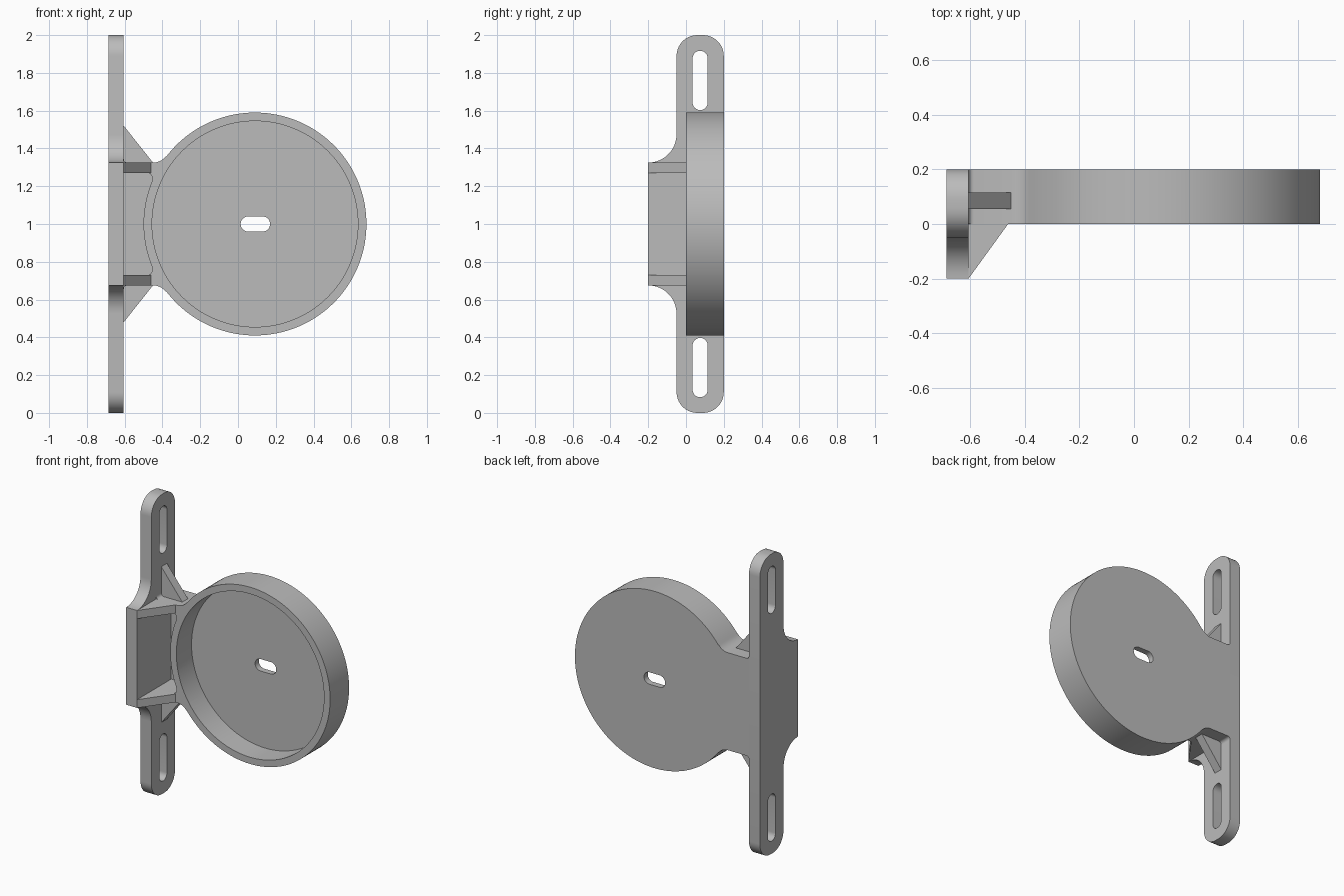
import bpy, bmesh, math
from mathutils import Vector

cube = bpy.data.objects.get("Cube")
if cube:
    bpy.data.objects.remove(cube, do_unlink=True)

grey = bpy.data.materials.new("light_grey")
grey.use_nodes = True
COLOUR = (0.5, 0.5, 0.5, 1)
grey.diffuse_color = COLOUR
grey.node_tree.nodes["Principled BSDF"].inputs["Base Color"].default_value = COLOUR

MID = 1.0                 # height of the symmetry plane
DISH_X, DISH_R = 0.09, 0.59
PLATE_X = -0.605          # inner face of the mounting plate
BACK = 0.2


def arc(cx, cy, r, start, end, n=10):
    angles = [math.radians(start + (end - start) * i / n) for i in range(n + 1)]
    return [(cx + r * math.cos(a), cy + r * math.sin(a)) for a in angles]


def mirrored(upper):
    """Close an upper half outline with its reflection below the middle."""
    return upper + [(u, 2 * MID - v) for u, v in reversed(upper)]


def slot(cx, cy, half_u, half_v):
    """Outline of a slot with round ends."""
    r = min(half_u, half_v)
    u, v = half_u - r, half_v - r
    pts = []
    for su, sv, a in ((1, 1, 0), (-1, 1, 90), (-1, -1, 180), (1, -1, 270)):
        pts += arc(cx + su * u, cy + sv * v, r, a, a + 90, 8)
    return pts


def slab(name, loops, axis, low, high):
    """Extrude outlines (first outer, then holes) along an axis."""
    bm = bmesh.new()
    for loop in loops:
        pts = []
        for p in loop:
            if all(math.dist(p, q) > 1e-5 for q in pts):
                pts.append(p)
        verts = []
        for p in pts:
            co = list(p)
            co.insert(axis, low)
            verts.append(bm.verts.new(co))
        for i, v in enumerate(verts):
            bm.edges.new((verts[i - 1], v))
    bmesh.ops.triangle_fill(bm, edges=bm.edges[:], use_beauty=True)
    out = bmesh.ops.extrude_face_region(bm, geom=bm.faces[:], use_keep_orig=True)
    step = Vector((0, 0, 0))
    step[axis] = high - low
    moved = [g for g in out["geom"] if isinstance(g, bmesh.types.BMVert)]
    bmesh.ops.translate(bm, verts=moved, vec=step)
    bmesh.ops.recalc_face_normals(bm, faces=bm.faces[:])
    mesh = bpy.data.meshes.new(name)
    bm.to_mesh(mesh)
    bm.free()
    mesh.materials.append(grey)
    obj = bpy.data.objects.new(name, mesh)
    bpy.context.collection.objects.link(obj)
    return obj


def select(obj):
    bpy.ops.object.select_all(action="DESELECT")
    obj.select_set(True)
    bpy.context.view_layer.objects.active = obj


def cut(obj, cutter):
    select(obj)
    mod = obj.modifiers.new("cut", "BOOLEAN")
    mod.operation, mod.solver, mod.object = "DIFFERENCE", "EXACT", cutter
    bpy.ops.object.modifier_apply(modifier=mod.name)
    bpy.data.objects.remove(cutter, do_unlink=True)


# Mounting plate: wide middle, round-ended arms with slots
plate_half = (arc(0.09, 1.89, 0.11, 0, 90) + arc(0.06, 1.89, 0.11, 90, 180)
              + arc(-0.2, 1.475, 0.15, 0, -90))
plate = slab("mounting_plate",
             [mirrored(plate_half), slot(0.075, 1.76, 0.04, 0.157),
              slot(0.075, 0.24, 0.04, 0.157)], 0, -0.685, PLATE_X)

# Dish and neck: one outline with blended corners and a centre slot
body_half = (arc(-0.585, 1.345, 0.02, 180, 270, 6)
             + arc(-0.45, 1.41, 0.085, 270, 323)
             + arc(DISH_X, MID, DISH_R, 143, 0, 60))
body = slab("dish_and_neck", [mirrored(body_half), slot(0.092, MID, 0.078, 0.04)],
            1, 0, BACK)

# Hollows in the dish and in the neck
FLOOR = 0.16
cut(body, slab("dish_hollow", [arc(DISH_X, MID, 0.545, 0, 360, 128)], 1, -0.1, FLOOR))
pocket_half = ([(-0.65, 1.27)] + arc(-0.48, 1.245, 0.025, 90, 0, 6)
               + arc(DISH_X, MID, DISH_R, 157, 180, 12))
cut(body, slab("neck_hollow", [mirrored(pocket_half)], 1, -0.1, FLOOR))

# Sloping side walls and outer ribs, above and below
parts = [plate, body]
for side, s in (("upper", 1), ("lower", -1)):
    parts.append(slab(side + "_side_wall",
                      [[(PLATE_X, -0.2), (-0.46, 0), (PLATE_X, 0)]],
                      2, MID + s * 0.27, MID + s * 0.325))
    rib = [(PLATE_X, 0.52), (-0.45, 0.325), (PLATE_X, 0.325)]
    parts.append(slab(side + "_rib", [[(x, MID + s * h) for x, h in rib]],
                      1, 0.055, 0.115))

for part in parts:
    select(part)
    bpy.ops.object.shade_smooth_by_angle(angle=math.radians(30))
